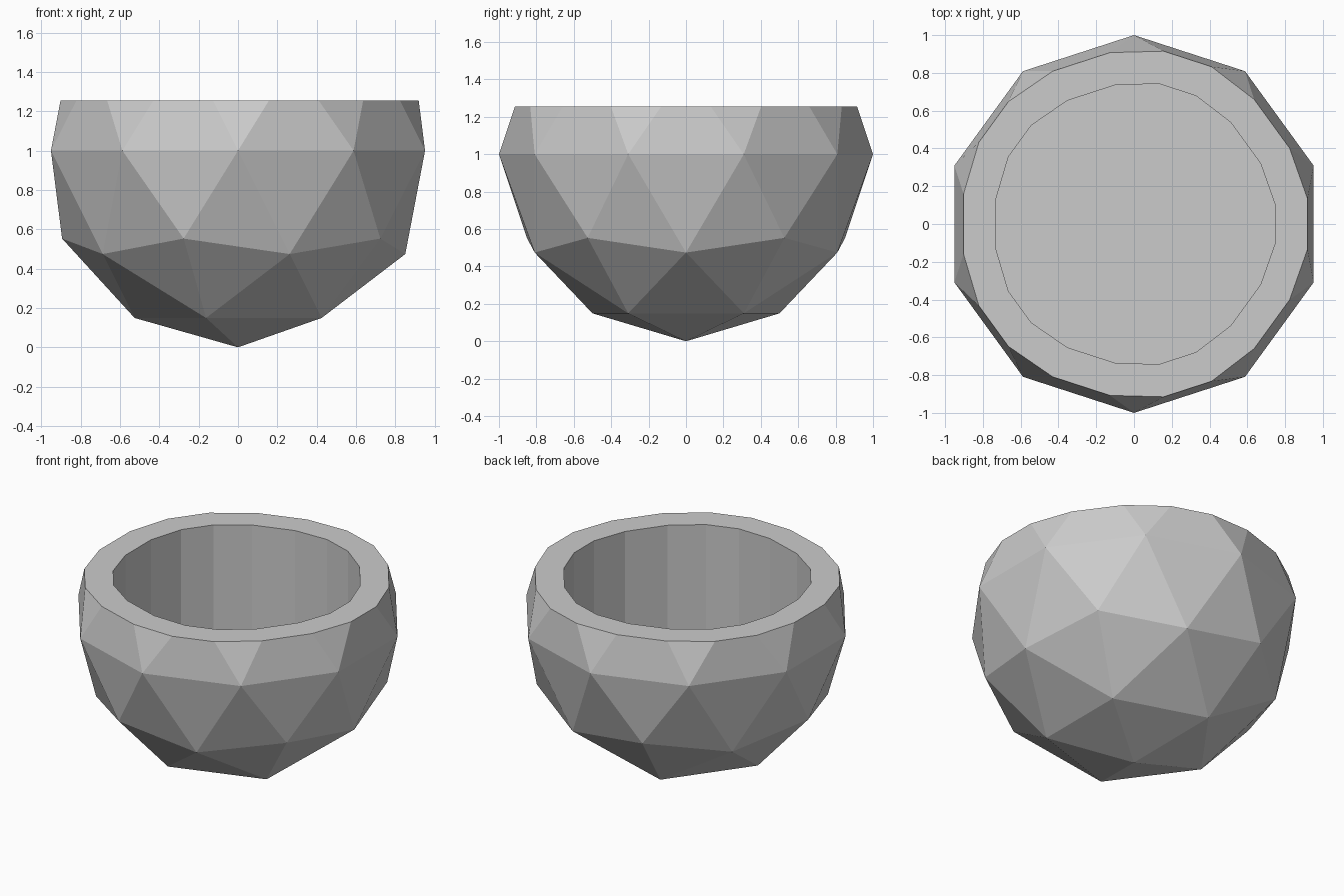
import bpy, bmesh
from mathutils import Vector

if "Cube" in bpy.data.objects:
    bpy.data.objects.remove(bpy.data.objects["Cube"])

RIM_Z = 1.255      # height of the flat rim
WALL = 0.172       # rim width
DEPTH = 0.76       # depth of the hollow

bm = bmesh.new()

# Faceted outer body: low-poly sphere standing on its lowest point
bmesh.ops.create_icosphere(bm, subdivisions=2, radius=1.0)
bmesh.ops.translate(bm, verts=bm.verts, vec=(0, 0, 1))

# Slice off the top and cap it with one flat face
cut = bmesh.ops.bisect_plane(bm, geom=bm.verts[:] + bm.edges[:] + bm.faces[:],
                             plane_co=(0, 0, RIM_Z), plane_no=(0, 0, 1),
                             clear_outer=True)
rim_edges = [e for e in cut["geom_cut"] if isinstance(e, bmesh.types.BMEdge)]
bmesh.ops.contextual_create(bm, geom=rim_edges)
bmesh.ops.recalc_face_normals(bm, faces=bm.faces)

# Flat rim, then straight walls down to a flat floor
cap = max(bm.faces, key=lambda f: f.calc_center_median().z)
bmesh.ops.inset_region(bm, faces=[cap], thickness=WALL, use_even_offset=True)
hollow = bmesh.ops.extrude_discrete_faces(bm, faces=[cap])["faces"][0]
bmesh.ops.translate(bm, verts=hollow.verts, vec=Vector((0, 0, -DEPTH)))

mesh = bpy.data.meshes.new("faceted_bowl")
bm.to_mesh(mesh)
bm.free()
bowl = bpy.data.objects.new("faceted_bowl", mesh)
bpy.context.collection.objects.link(bowl)
